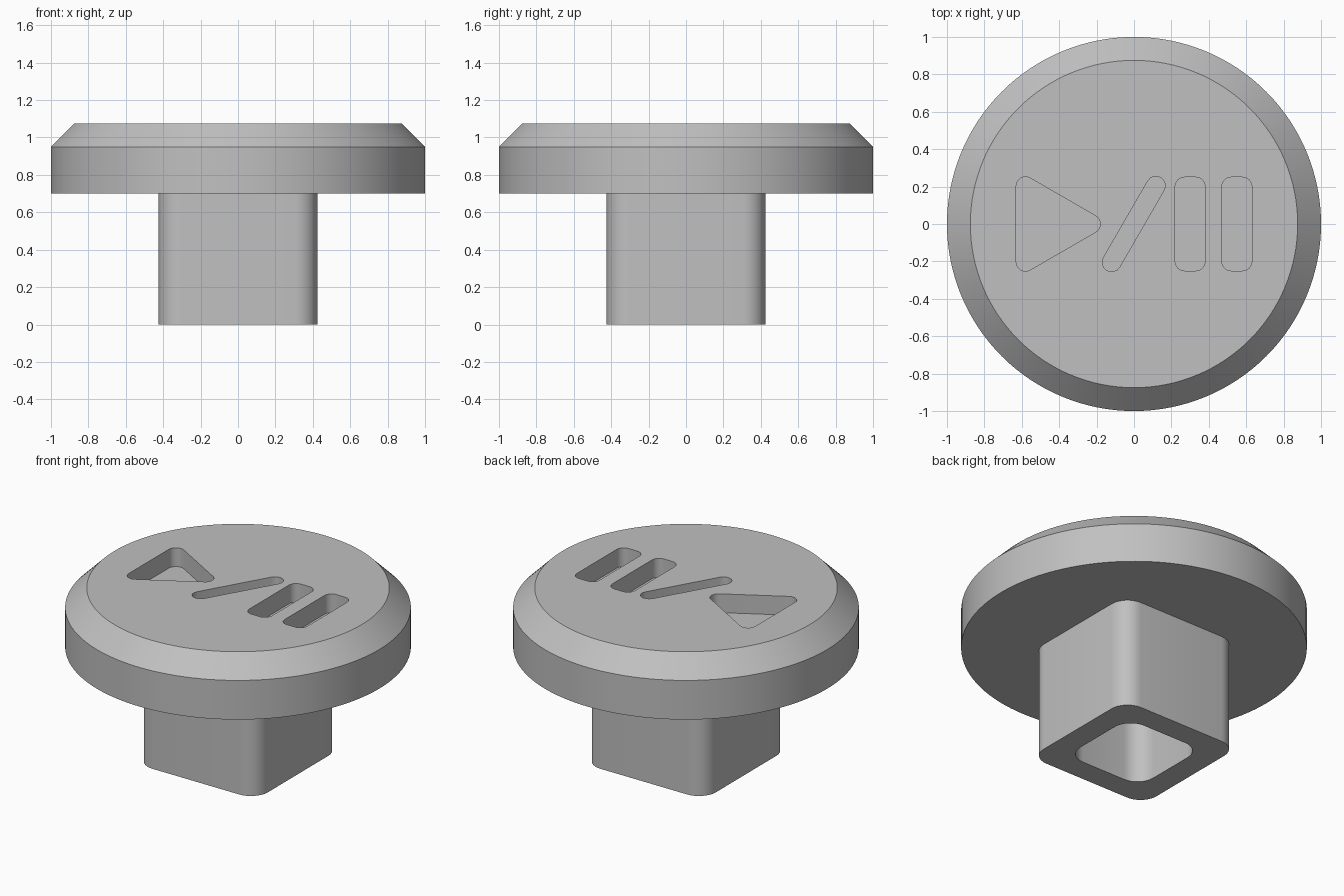
import bpy, bmesh, math
from mathutils import Vector

if "Cube" in bpy.data.objects:
    bpy.data.objects.remove(bpy.data.objects["Cube"])

grey = bpy.data.materials.new("light grey")
grey.diffuse_color = (0.53, 0.53, 0.53, 1)
grey.use_nodes = True
grey.node_tree.nodes["Principled BSDF"].inputs["Base Color"].default_value = grey.diffuse_color


def rounded(corners, r, steps=8):
    """Outline of circles of radius r around counter-clockwise corner centres."""
    pts, n = [], len(corners)
    for i, c in enumerate(corners):
        a, b, d = Vector(corners[i - 1]), Vector(c), Vector(corners[(i + 1) % n])
        e_in, e_out = b - a, d - b
        start = math.atan2(e_in.y, e_in.x) - math.pi / 2
        turn = (math.atan2(e_out.y, e_out.x) - math.pi / 2 - start) % (2 * math.pi)
        for k in range(steps + 1):
            t = start + turn * k / steps
            pts.append((b.x + r * math.cos(t), b.y + r * math.sin(t)))
    return pts


def box_corners(x0, x1, y0, y1):
    return [(x0, y0), (x1, y0), (x1, y1), (x0, y1)]


def circle(r, n=128):
    return [(r * math.cos(2 * math.pi * i / n), r * math.sin(2 * math.pi * i / n)) for i in range(n)]


def loft(name, rings, cap=True, closed=False):
    """Skin a list of (outline, z) rings; closed joins the last ring to the first."""
    bm = bmesh.new()
    loops = [[bm.verts.new((x, y, z)) for x, y in pts] for pts, z in rings]
    pairs = list(zip(loops, loops[1:])) + ([(loops[-1], loops[0])] if closed else [])
    for lo, hi in pairs:
        n = len(lo)
        for i in range(n):
            j = (i + 1) % n
            bm.faces.new((lo[i], lo[j], hi[j], hi[i]))
    if cap and not closed:
        bm.faces.new(loops[0][::-1])
        bm.faces.new(loops[-1])
    bmesh.ops.recalc_face_normals(bm, faces=bm.faces)
    me = bpy.data.meshes.new(name)
    bm.to_mesh(me)
    bm.free()
    ob = bpy.data.objects.new(name, me)
    me.materials.append(grey)
    bpy.context.collection.objects.link(ob)
    return ob


def smooth(ob):
    bpy.ops.object.select_all(action='DESELECT')
    ob.select_set(True)
    bpy.context.view_layer.objects.active = ob
    bpy.ops.object.shade_smooth_by_angle(angle=math.radians(30))


TOP, FLOOR = 1.075, 0.955

# round button cap with chamfered rim
cap = loft("button_cap", [(circle(1), 0.7), (circle(1), 0.95), (circle(0.875), TOP)])

# recessed symbols: triangle, slash and two bars
symbols = {
    "triangle_cutter": [(-0.58, -0.202), (-0.23, 0), (-0.58, 0.202)],
    "slash_cutter": [(-0.12, -0.205), (0.117, 0.205)],
    "left_bar_cutter": box_corners(0.27, 0.33, -0.2, 0.2),
    "right_bar_cutter": box_corners(0.52, 0.58, -0.2, 0.2),
}
cutters = []
for name, corners in symbols.items():
    outline = rounded(corners, 0.05)
    cutter = loft(name, [(outline, FLOOR), (outline, TOP + 0.1)])
    cutter.hide_render = True
    cutters.append(cutter)
    mod = cap.modifiers.new(name, 'BOOLEAN')
    mod.operation, mod.solver, mod.object = 'DIFFERENCE', 'EXACT', cutter

bpy.context.view_layer.objects.active = cap
for mod in list(cap.modifiers):
    bpy.ops.object.modifier_apply(modifier=mod.name)
for cutter in cutters:
    bpy.data.objects.remove(cutter)
smooth(cap)

# hollow square stem with rounded corners
outer = rounded(box_corners(-0.305, 0.305, -0.305, 0.305), 0.12)
inner = rounded(box_corners(-0.155, 0.155, -0.155, 0.155), 0.12)
stem = loft("hollow_stem", [(inner, 0.7), (inner, 0), (outer, 0), (outer, 0.7)], cap=False)
smooth(stem)
